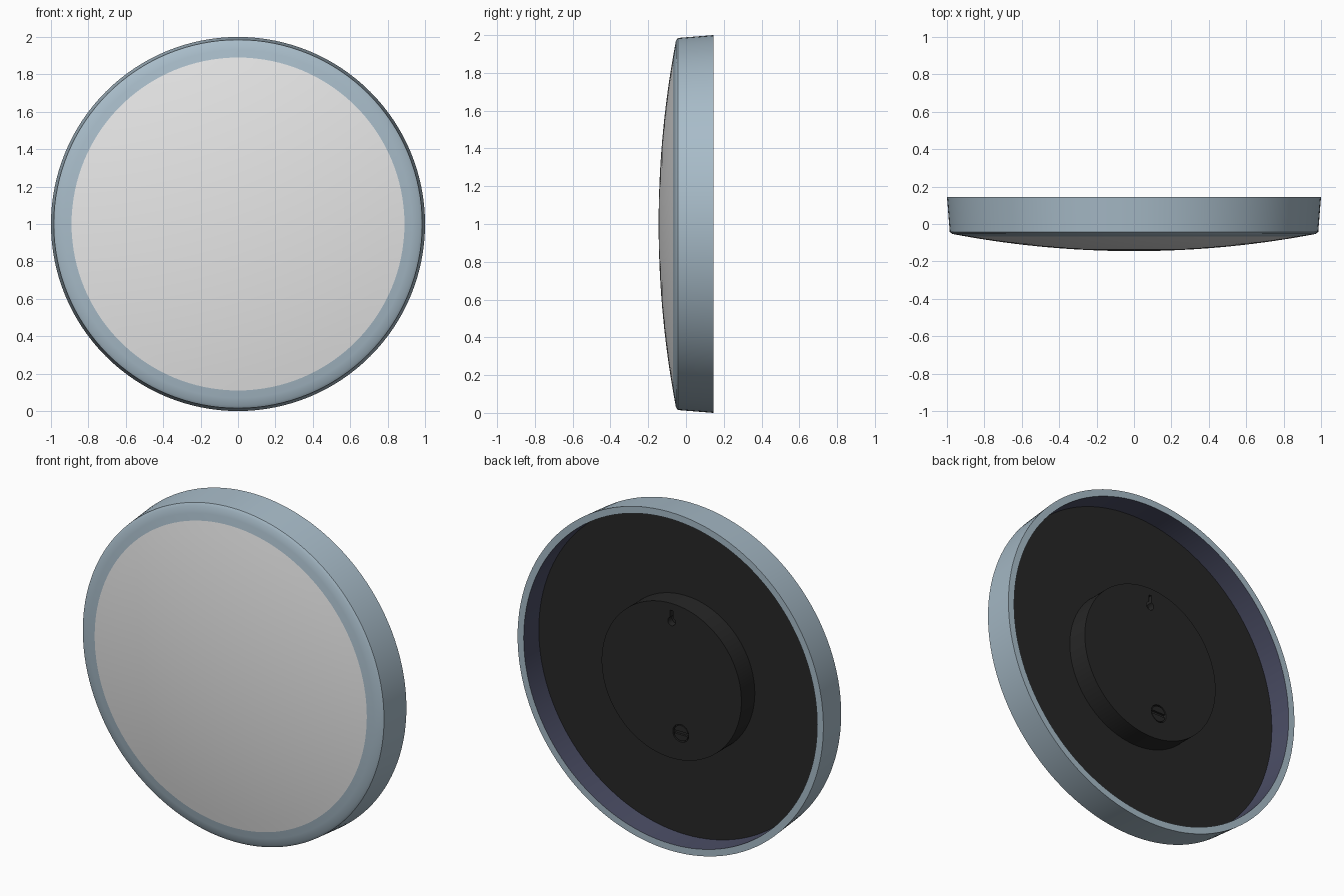
import bpy, bmesh
from math import cos, sin, pi, sqrt

if "Cube" in bpy.data.objects:
    bpy.data.objects.remove(bpy.data.objects["Cube"])


def material(name, colour):
    m = bpy.data.materials.new(name)
    m.use_nodes = True
    m.diffuse_color = (*colour, 1)
    m.node_tree.nodes["Principled BSDF"].inputs["Base Color"].default_value = (*colour, 1)
    return m


white = material("diffuser_white", (0.8, 0.8, 0.8))
blue_grey = material("rim_blue_grey", (0.39, 0.5, 0.58))
navy = material("inner_wall_navy", (0.07, 0.075, 0.13))
black = material("back_black", (0.02, 0.02, 0.02))


def lathe(name, profile, mats, centre=(0, 1), sides=128, closed=False, inner=()):
    """Spin (radius, y) points about the y axis; segments in inner get the second material."""
    cx, cz = centre
    bm = bmesh.new()
    rings = []
    for r, y in profile:
        if r == 0:
            rings.append([bm.verts.new((cx, y, cz))] * sides)
        else:
            rings.append([bm.verts.new((cx + r * cos(2 * pi * i / sides), y,
                                        cz + r * sin(2 * pi * i / sides))) for i in range(sides)])
    for s in range(len(rings) - (0 if closed else 1)):
        a, b = rings[s], rings[(s + 1) % len(rings)]
        for i in range(sides):
            j = (i + 1) % sides
            face = bm.faces.new(list(dict.fromkeys((a[i], a[j], b[j], b[i]))))
            face.material_index = 1 if s in inner else 0
    return finish(name, bm, mats)


def finish(name, bm, mats):
    bmesh.ops.recalc_face_normals(bm, faces=bm.faces)
    mesh = bpy.data.meshes.new(name)
    bm.to_mesh(mesh)
    bm.free()
    for m in mats:
        mesh.materials.append(m)
    ob = bpy.data.objects.new(name, mesh)
    bpy.context.collection.objects.link(ob)
    return ob


def prism(name, outline, y0, y1):
    """Extrude an (x, z) outline from y0 to y1."""
    bm = bmesh.new()
    face = bm.faces.new([bm.verts.new((x, y0, z)) for x, z in outline])
    ext = bmesh.ops.extrude_face_region(bm, geom=[face])
    verts = [v for v in ext["geom"] if isinstance(v, bmesh.types.BMVert)]
    bmesh.ops.translate(bm, vec=(0, y1 - y0, 0), verts=verts)
    return finish(name, bm, [black])


def cut(target, cutter):
    mod = target.modifiers.new("cut", 'BOOLEAN')
    mod.object = cutter
    mod.operation = 'DIFFERENCE'
    mod.solver = 'EXACT'
    bpy.context.view_layer.objects.active = target
    bpy.ops.object.modifier_apply(modifier=mod.name)
    bpy.data.objects.remove(cutter)


# Domed front diffuser, a shallow spherical cap
FRONT, BACK, FLOOR, BOSS = -0.145, 0.145, 0.01, 0.135
edge, radius = 0.89, 5.18


def dome_y(r):
    return FRONT + radius - sqrt(radius ** 2 - r ** 2)


cap = [(edge * i / 14, dome_y(edge * i / 14)) for i in range(15)]
dome = lathe("front_diffuser", cap + [(edge, -0.04), (0, -0.04)], [white])

# Outer rim: curved front band, tapered wall, back lip and dark inner wall
rim = lathe("outer_rim", [(edge, dome_y(edge)), (0.93, dome_y(0.93)), (0.97, dome_y(0.97)),
                          (0.985, -0.043), (1, BACK), (0.96, BACK), (0.955, FLOOR - 0.02),
                          (edge, FLOOR - 0.02)],
            [blue_grey, navy], closed=True, inner=(5,))

# Recessed back plate and raised mounting boss
plate = lathe("back_plate", [(0, FLOOR), (0.956, FLOOR), (0.956, FLOOR - 0.02), (0, FLOOR - 0.02)], [black])
boss = lathe("mounting_boss", [(0, BOSS), (0.457, BOSS), (0.457, FLOOR - 0.01), (0, FLOOR - 0.01)], [black])

# Keyhole hanger: round opening with a narrow slot above
opening = [(0.025 * cos(a), 1.35 + 0.025 * sin(a))
           for a in (pi * (0.62 + 1.76 * i / 16) for i in range(17))]
cut(boss, prism("keyhole_cutter", opening + [(0.009, 1.415), (-0.009, 1.415)], BOSS - 0.04, BOSS + 0.02))

# Slotted screw set into the boss
sx, sz = -0.06, 0.705
cut(boss, lathe("screw_cutter", [(0, BOSS + 0.02), (0.052, BOSS + 0.02), (0.052, BOSS - 0.02),
                                 (0, BOSS - 0.02)], [black], (sx, sz), 32))
screw = lathe("screw_head", [(0, BOSS - 0.002), (0.046, BOSS - 0.002), (0.046, BOSS - 0.03),
                             (0, BOSS - 0.03)], [black], (sx, sz), 32)
slot = [(sx + u * 0.06, sz + v * 0.009) for u, v in ((-1, -1), (1, -1), (1, 1), (-1, 1))]
cut(screw, prism("slot_cutter", slot, BOSS - 0.015, BOSS + 0.02))

# Smooth shading with crisp edges
bpy.ops.object.select_all(action='DESELECT')
for ob in (dome, rim, plate, boss, screw):
    ob.select_set(True)
    bpy.context.view_layer.objects.active = ob
bpy.ops.object.shade_smooth_by_angle(angle=pi / 6)
